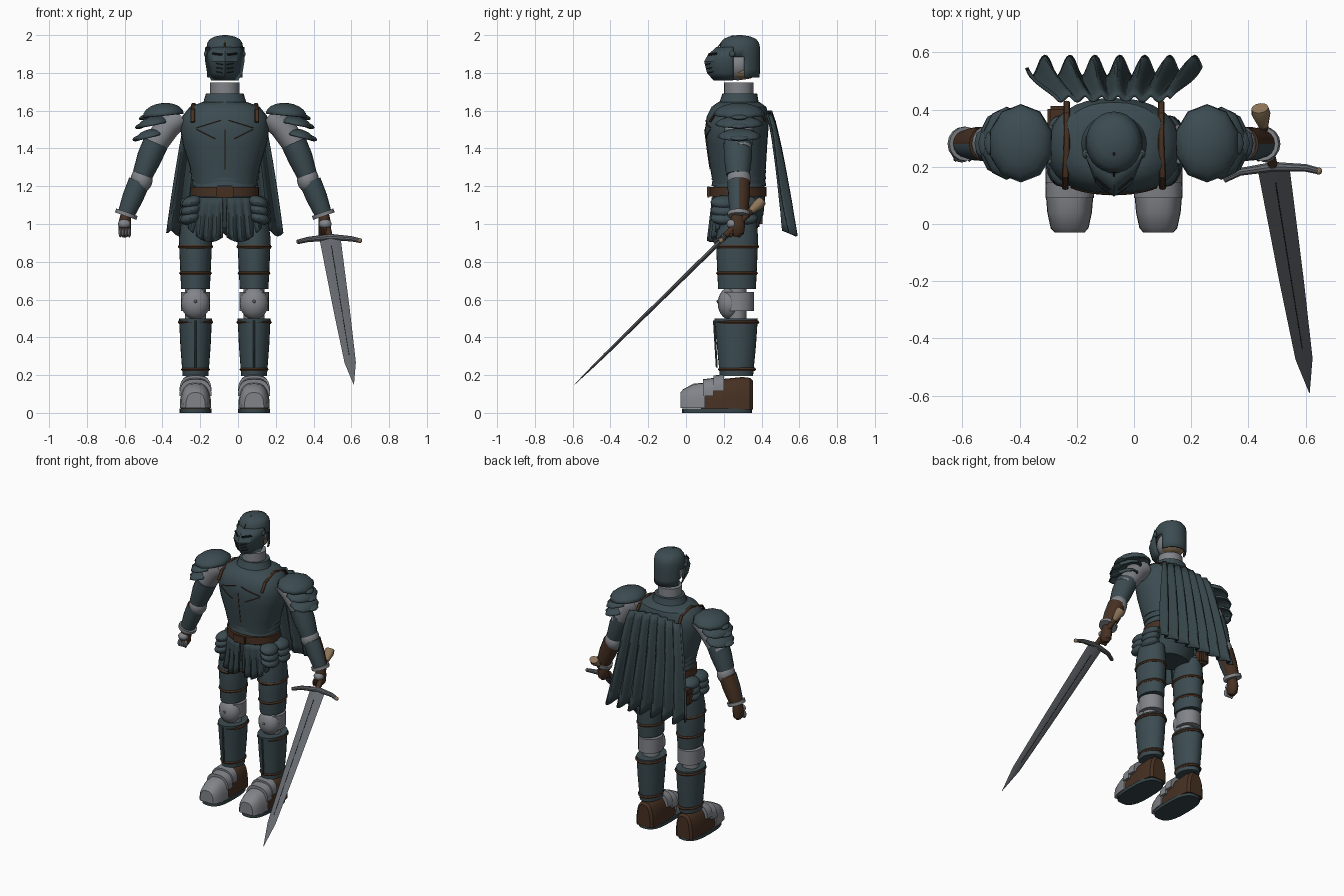
import bpy, bmesh, math
from mathutils import Vector

cube = bpy.data.objects.get("Cube")
if cube:
    bpy.data.objects.remove(cube, do_unlink=True)

MID, BACK = -0.07, 0.28          # body axis
parts = []


def material(name, *rgb):
    m = bpy.data.materials.new(name)
    m.use_nodes = True
    m.diffuse_color = (*rgb, 1)
    m.node_tree.nodes["Principled BSDF"].inputs["Base Color"].default_value = (*rgb, 1)
    return m


SLATE = material("slate armour", .045, .072, .083)
CLOTH = material("slate cloth", .036, .058, .066)
IRON = material("pale iron", .22, .23, .25)
STEEL = material("blade steel", .13, .14, .155)
LEATHER = material("brown leather", .062, .03, .016)
TAN = material("tan horn", .27, .18, .10)
BLACK = material("dark slit", .012, .014, .016)


def finish(name, bm, mat, thick=0):
    bmesh.ops.recalc_face_normals(bm, faces=bm.faces)
    me = bpy.data.meshes.new(name)
    bm.to_mesh(me)
    bm.free()
    me.materials.append(mat)
    ob = bpy.data.objects.new(name, me)
    bpy.context.collection.objects.link(ob)
    if thick:
        mod = ob.modifiers.new("thickness", "SOLIDIFY")
        mod.thickness = thick
        mod.offset = 0
    parts.append(ob)
    return ob


def skin(name, rings, mat, closed=True, thick=0):
    """Bridge rings of equal length; closed rings get end caps."""
    bm = bmesh.new()
    vs = [[bm.verts.new(p) for p in r] for r in rings]
    n = len(vs[0])
    for a, b in zip(vs, vs[1:]):
        for i in range(n if closed else n - 1):
            j = (i + 1) % n
            bm.faces.new((a[i], a[j], b[j], b[i]))
    if closed:
        bm.faces.new(vs[0])
        bm.faces.new(vs[-1])
    return finish(name, bm, mat, thick)


def oval(c, u, v, ru, rv, n, power=2):
    ring = []
    for i in range(n):
        a = math.tau * i / n
        co, si = math.cos(a), math.sin(a)
        f = lambda k: math.copysign(abs(k) ** (2 / power), k)
        ring.append(Vector(c) + u * ru * f(co) + v * rv * f(si))
    return ring


def loft(name, secs, mat, n=28, power=2):
    """Stack of level ovals: (x, y, z, rx, ry)."""
    return skin(name, [oval(s[:3], Vector((1, 0, 0)), Vector((0, 1, 0)), s[3], s[4], n, power)
                       for s in secs], mat)


def tube(name, pts, radii, mat, hint=(0, 1, 0), n=16):
    """Ovals swept along a path; radii are (along hint, across hint)."""
    pts = [Vector(p) for p in pts]
    if len(radii) == 1:
        radii = radii * len(pts)
    rings = []
    for i, (p, r) in enumerate(zip(pts, radii)):
        t = (pts[min(i + 1, len(pts) - 1)] - pts[max(i - 1, 0)]).normalized()
        v = t.cross(Vector(hint)).normalized()
        rings.append(oval(p, v.cross(t), v, *r, n))
    return skin(name, rings, mat)


def ball(name, loc, scale, mat, rot=(0, 0, 0), dome=False, n=16):
    bm = bmesh.new()
    bmesh.ops.create_uvsphere(bm, u_segments=n, v_segments=10, radius=1)
    if dome:
        bmesh.ops.delete(bm, geom=[v for v in bm.verts if v.co.z < -.01], context="VERTS")
    ob = finish(name, bm, mat)
    for v in ob.data.vertices:
        v.co = [a * b for a, b in zip(v.co, scale)]
    ob.location, ob.rotation_euler = loc, rot
    if dome:
        ob.modifiers.new("thickness", "SOLIDIFY").thickness = .008
    return ob


def box(name, loc, size, mat, bevel=.01):
    bm = bmesh.new()
    bmesh.ops.create_cube(bm, size=1)
    for v in bm.verts:
        v.co = [a * b for a, b in zip(v.co, size)]
    if bevel:
        bmesh.ops.bevel(bm, geom=bm.edges[:], offset=bevel, segments=2, affect="EDGES")
    ob = finish(name, bm, mat)
    ob.location = loc
    return ob


def recolour(ob, mat, rule):
    ob.data.materials.append(mat)
    for f in ob.data.polygons:
        if rule(f):
            f.material_index = 1


def arch(name, secs, mat, lo):
    """Vaulted shape along y: (y, half width, top)."""
    rings = []
    for x, y, w, top in secs:
        rings.append([(x + w * math.copysign(abs(math.cos(a)) ** .7, math.cos(a)), y,
                       lo + (top - lo) * math.sin(a) ** .8)
                      for a in [math.pi * i / 12 for i in range(12)] + [math.pi - 1e-7]])
    return skin(name, rings, mat)


# Torso: (z, half width, centre y, half depth)
TORSO = [(1.12, .16, .28, .13), (1.2, .165, .28, .135), (1.3, .185, .275, .148),
         (1.42, .222, .27, .16), (1.5, .235, .268, .168), (1.57, .225, .275, .165),
         (1.62, .185, .28, .145), (1.645, .12, .28, .11)]
loft("cuirass", [(MID, cy, z, rx, ry) for z, rx, cy, ry in TORSO], SLATE, 32, 2.3)
loft("collar", [(MID, BACK, 1.6, .135, .125), (MID, BACK, 1.64, .115, .105),
                (MID, .285, 1.69, .1, .092)], SLATE)
loft("neck", [(MID, .28, 1.6, .078, .078), (MID, .28, 1.75, .078, .078)], IRON)
for k in range(3):
    z = 1.2 + .035 * k
    loft(f"waist_lame_{k}", [(MID, .28, z, .176 + .005 * k, .145),
                             (MID, .28, z + .03, .172 + .006 * k, .14)], SLATE)


def chest(dx, z):
    for a, b in zip(TORSO, TORSO[1:]):
        if a[0] <= z <= b[0]:
            t = (z - a[0]) / (b[0] - a[0])
            rx, cy, ry = (a[i] + t * (b[i] - a[i]) for i in (1, 2, 3))
            return (MID + dx, cy - ry * (1 - abs(dx / rx) ** 2.3) ** (1 / 2.3) - .001, z)


def seam(name, ends):
    (x0, z0), (x1, z1) = ends
    path = [chest(x0 + (x1 - x0) * i / 6, z0 + (z1 - z0) * i / 6) for i in range(7)]
    tube(name, path, [(.003, .003)], LEATHER, (0, 1, 0), 6)


seam("chest_seam", [(0, 1.29), (0, 1.5)])
for s in (-1, 1):
    seam("chest_seam_upper", [(s * .02, 1.55), (s * .15, 1.51)])
    seam("chest_seam_lower", [(s * .05, 1.45), (s * .15, 1.5)])

# Belt, hips and pouch
loft("belt", [(MID, .275, 1.145, .182, .152), (MID, .275, 1.195, .182, .152)], LEATHER)
box("buckle", (MID, .12, 1.17), (.09, .018, .058), LEATHER, .004)
loft("hips", [(MID, .28, .98, .13, .1), (MID, .28, 1.05, .165, .13),
              (MID, .28, 1.15, .168, .14)], CLOTH)
box("belt_pouch", (-.26, .37, 1.04), (.075, .07, .11), LEATHER, .015)
box("pouch_flap", (-.262, .375, 1.08), (.082, .076, .04), LEATHER, .012)

# Cape: pleated sheet that swings backwards
cape = []
for j in range(13):
    v = j / 12
    row = []
    for i in range(99):
        u = i / 98 - .5
        wave = math.sin(math.tau * 7 * u + .8 * math.sin(3 * v))
        row.append((MID + u * (.40 + .21 * v ** .8),
                    .44 + .11 * v ** .75 + (.01 + .026 * v) * wave,
                    1.6 - .65 * v - .05 * abs(u) * (1 - v) - .015 * v * wave))
    cape.append(row)
skin("cape", cape, CLOTH, False, .012)

# Helmet: dome open over the face, wedge visor, chin mail
helm = [(MID, .285, z, r, r * 1.1) for z, r in
        [(1.775, .095), (1.82, .097), (1.885, .098), (1.93, .098), (1.96, .092),
         (1.98, .078), (1.993, .05), (2.0, .012)]]
dome = loft("helmet_dome", helm, SLATE)
bm = bmesh.new()
bm.from_mesh(dome.data)
bmesh.ops.delete(bm, geom=[f for f in bm.faces if f.calc_center_median().z < 1.776 or
                           (f.calc_center_median().z < 1.885 and f.calc_center_median().y < .3)],
                 context="FACES")
bm.to_mesh(dome.data)
bm.free()
dome.modifiers.new("thickness", "SOLIDIFY").thickness = .008
ball("head", (MID, .275, 1.845), (.083, .09, .085), IRON)
ball("nape", (MID, .3, 1.80), (.075, .075, .035), TAN)
visor = [[(MID - w, .25, z), (MID - .62 * w, front + .045, z), (MID, front, z),
          (MID + .62 * w, front + .045, z), (MID + w, .25, z)]
         for z, w, front in [(1.762, .068, .15), (1.80, .09, .115), (1.86, .1, .1),
                             (1.895, .102, .12), (1.935, .1, .165)]]
skin("visor", visor, SLATE, False, .008)
tube("helmet_crest", [(MID, .165, 1.93), (MID, .195, 1.97), (MID, .25, 1.997)],
     [(.004, .004)], LEATHER, (1, 0, 0), 6)
for s in (-1, 1):
    tube("eye_slit", [(MID + s * .015, .119, 1.897), (MID + s * .065, .161, 1.903)],
         [(.004, .007)], BLACK, (0, 1, 0), 6)
    ball("visor_pivot", (MID + s * .1, .245, 1.9), (.01, .016, .016), SLATE)
    for k in range(3):
        tube("breath_slit", [(MID + s * .012, .118 - .008 * k, 1.80 + .022 * k),
                             (MID + s * .045, .146 - .008 * k, 1.805 + .022 * k)],
             [(.003, .003)], BLACK, (0, 1, 0), 6)

for s, side in ((-1, "right_"), (1, "left_")):
    P = lambda dx, y, z: (MID + s * dx, y, z)
    leg = MID + s * .155

    # Leg armour
    loft(side + "thigh_plate", [(leg, .27, .655, .076, .1), (leg, .27, .78, .082, .106),
                                (leg, .27, .92, .088, .112), (leg, .275, 1.02, .075, .1)], SLATE)
    loft(side + "knee_core", [(leg, .27, .48, .055, .05), (leg, .27, .68, .055, .05)], IRON)
    loft(side + "knee_band", [(leg, .275, .54, .078, .085), (leg, .275, .64, .078, .085)], IRON)
    ball(side + "knee_cap", (leg, .23, .58), (.076, .062, .085), IRON)
    ball(side + "knee_stud", (leg, .168, .59), (.008, .006, .008), STEEL)
    loft(side + "greave", [(leg, .267, .195, .068, .088), (leg, .267, .35, .08, .103),
                           (leg, .265, .5, .087, .115)], SLATE)
    for k, (z, w) in enumerate([(.88, .094), (.74, .087), (.48, .094), (.23, .077)]):
        loft(f"{side}leg_strap_{k}", [(leg, .27, z - .009, w - .006, w + .018),
                                      (leg, .27, z, w, w + .024),
                                      (leg, .27, z + .009, w - .006, w + .018)], LEATHER)
    tube(side + "greave_ridge", [(leg, .163, .24), (leg, .148, .49)], [(.006, .006)], SLATE, (1, 0, 0), 6)

    # Boot
    sole = [(leg, .165, 0, .085, .185), (leg, .165, .022, .085, .185)]
    loft(side + "sole", sole, CLOTH, 24, 2.8)
    arch(side + "boot", [(leg, .08, .072, .13), (leg, .2, .076, .18), (leg, .3, .074, .19),
                         (leg, .34, .066, .185), (leg, .354, .05, .17)], LEATHER, .018)
    arch(side + "toe_plate", [(leg, -.03, .052, .108), (leg, -.015, .066, .125),
                              (leg, .04, .078, .155), (leg, .1, .083, .16)], IRON, .026)
    for k in range(2):
        y = .09 + .055 * k
        arch(f"{side}instep_plate_{k}", [(leg, y, .085, .178 + .02 * k),
                                         (leg, y + .055, .083, .185 + .018 * k)], IRON, .09 + .025 * k)

    # Hip scallops and pleated front cloth
    for k in range(3):
        for y, dx in ((.2, .175), (.31, .185)):
            ball(f"{side}hip_scallop_{k}", P(dx + .004 * k, y, 1.115 - .042 * k),
                 (.055, .07, .034), SLATE, (0, s * .3, 0))
    skirt = []
    for j in range(7):
        v = j / 6
        row = []
        for i in range(33):
            u = i / 32
            w = math.sin(math.tau * 4 * u)
            row.append(P(.012 + u * (.15 + .03 * v), .14 + .05 * u * u - .012 * v + .016 * v * w,
                         1.14 - v * (.15 + .085 * math.sin(math.pi * (.25 + .7 * u)))))
        skirt.append(row)
    skin(side + "front_cloth", skirt, CLOTH, False, .008)

    # Shoulder straps and layered pauldron
    tube(side + "shoulder_strap", [P(.17, .125, 1.54), P(.17, .165, 1.6), P(.165, .28, 1.635),
                                   P(.165, .385, 1.605), P(.165, .425, 1.54)],
         [(.012, .007)], LEATHER, (1, 0, 0), 8)
    for k, (dx, z, w, d, h, tilt) in enumerate([(.325, 1.575, .115, .137, .066, .1),
                                                (.375, 1.525, .088, .128, .046, .2),
                                                (.395, 1.46, .082, .115, .042, .25)]):
        ball(f"{side}pauldron_{k}", P(dx, .282, z), (w, d, h), SLATE, (0, s * tilt, 0), True, 10)
        ball(f"{side}pauldron_point_{k}", P(dx + w * .8, .282, z - .006), (w * .35, .05, .014), SLATE,
             (0, s * .35, 0), n=8)

    # Arm
    tube(side + "mail_sleeve", [P(.23, .28, 1.57), P(.3, .28, 1.52), P(.39, .28, 1.39)],
         [(.07, .06), (.078, .068), (.068, .062)], IRON)
    tube(side + "upper_arm_plate", [P(.365, .275, 1.43), P(.40, .275, 1.35), P(.435, .275, 1.26)],
         [(.076, .068), (.074, .066), (.062, .054)], SLATE)
    ball(side + "elbow", P(.44, .28, 1.235), (.058, .064, .068), IRON)
    bracer = tube(side + "bracer", [P(.452, .28, 1.225), P(.487, .28, 1.14), P(.523, .28, 1.05)],
                  [(.06, .058), (.058, .056), (.046, .045)], SLATE)
    recolour(bracer, LEATHER, lambda f: f.normal.y > -.1)
    tube(side + "cuff", [P(.518, .28, 1.062), P(.525, .28, 1.042)], [(.06, .06)], IRON)
    tube(side + "palm", [P(.525, .275, 1.045), P(.53, .27, 1.0), P(.53, .265, .955), P(.528, .26, .935)],
         [(.032, .028), (.044, .034), (.042, .032), (.025, .018)], LEATHER)
    for k in range(4):
        ball(f"{side}finger_{k}", P(.505 + .016 * k, .235, .955), (.0095, .018, .026),
             IRON if s < 0 else LEATHER, n=8)
    ball(side + "knuckle_plate", P(.532, .245, 1.0), (.034, .03, .026), IRON)

# Sword
hilt, tip = Vector((.487, .2, .925)), Vector((.613, -.59, .15))
at = lambda t: hilt.lerp(tip, t)
tube("sword_blade", [at(0), at(.5), at(.85), at(1)],
     [(.056, .011), (.043, .009), (.03, .007), (.001, .001)], STEEL, (1, 0, 0), 4)
tube("blade_groove", [at(.06), at(.8)], [(.004, .0135), (.003, .0095)], BLACK, (1, 0, 0), 6)
for k in range(3):
    tube(f"blade_rune_{k}", [at(.16 + .07 * k) + Vector((d, 0, 0)) for d in (-.016, .016)],
         [(.011, .003)], BLACK, (0, 1, 1), 6)
tube("cross_guard", [(.315, .155, .905), (.37, .182, .918), (.487, .2, .93), (.6, .196, .922), (.645, .185, .912)],
     [(.012, .012), (.014, .014), (.018, .018), (.014, .014), (.012, .012)], STEEL, (0, 0, 1), 10)
ball("guard_tip", (.645, .185, .912), (.013, .013, .013), TAN, n=10)
tube("sword_grip", [(.485, .205, .935), (.448, .36, 1.085)], [(.017, .017)], LEATHER, (1, 0, 0), 12)
tube("pommel", [(.452, .345, 1.07), (.444, .385, 1.105), (.44, .405, 1.125)],
     [(.018, .018), (.033, .03), (.03, .024)], TAN, (1, 0, 0), 12)

# Smooth shading with sharp creases
bpy.ops.object.select_all(action="DESELECT")
for ob in parts:
    ob.select_set(True)
bpy.context.view_layer.objects.active = parts[0]
bpy.ops.object.shade_smooth_by_angle(angle=math.radians(35))
